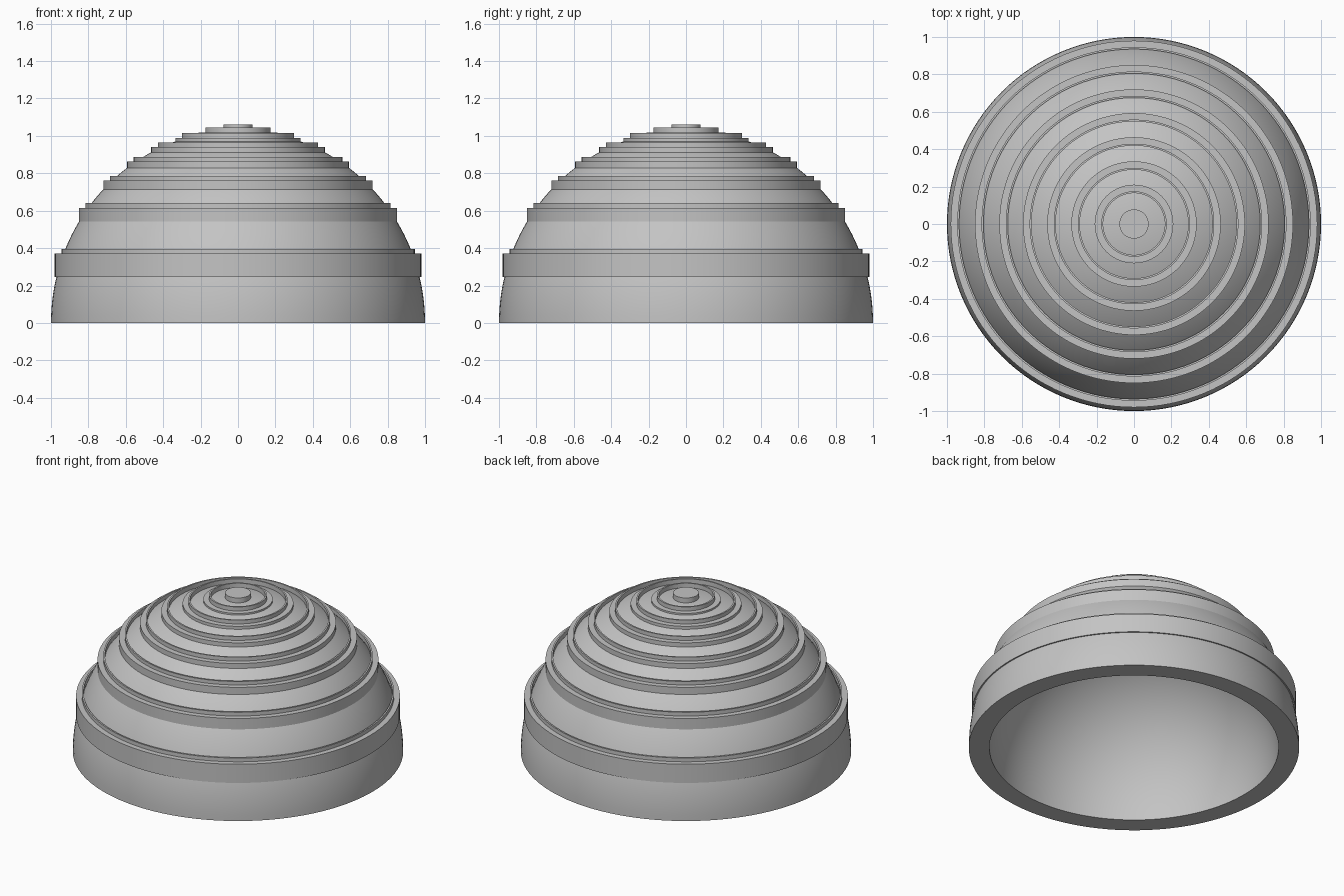
import bpy, bmesh, math

cube = bpy.data.objects.get("Cube")
if cube:
    bpy.data.objects.remove(cube, do_unlink=True)

SEGMENTS = 128
HEIGHT = 1.03        # dome height for a base radius of 1
INNER = 0.875        # size of the hollow compared with the outside

grey = bpy.data.materials.new("plain grey")
grey.use_nodes = True
colour = (0.55, 0.55, 0.55, 1)
grey.diffuse_color = colour
grey.node_tree.nodes["Principled BSDF"].inputs["Base Color"].default_value = colour


def lathe(name, profile, closed):
    """Turn an (r, z) profile around the z axis."""
    bm = bmesh.new()
    verts = [bm.verts.new((r, 0, z)) for r, z in profile]
    edges = [bm.edges.new(pair) for pair in zip(verts, verts[1:])]
    if closed:
        edges.append(bm.edges.new((verts[-1], verts[0])))
    bmesh.ops.spin(bm, geom=verts + edges, cent=(0, 0, 0), axis=(0, 0, 1),
                   angle=2 * math.pi, steps=SEGMENTS)
    bmesh.ops.remove_doubles(bm, verts=bm.verts, dist=0.0001)
    bmesh.ops.recalc_face_normals(bm, faces=bm.faces)
    mesh = bpy.data.meshes.new(name)
    bm.to_mesh(mesh)
    bm.free()
    mesh.materials.append(grey)
    obj = bpy.data.objects.new(name, mesh)
    bpy.context.collection.objects.link(obj)
    bpy.ops.object.select_all(action="DESELECT")
    obj.select_set(True)
    bpy.context.view_layer.objects.active = obj
    bpy.ops.object.shade_smooth_by_angle(angle=math.radians(30))
    return obj


def dome_z(r):
    return HEIGHT * math.sqrt(1 - r * r)


def arc(scale, steps=40):
    """Quarter ellipse from the rim to the apex."""
    angles = [math.pi / 2 * i / steps for i in range(steps + 1)]
    return [(scale * math.cos(a), scale * HEIGHT * math.sin(a)) for a in angles]


# Hollow dome: outside up to the apex, inside back down to the rim
outside, inside = arc(1), arc(INNER)
lathe("dome_shell", outside + inside[::-1] + outside[:1], False)

# Stepped rings: outer radius, bottom, step top, lip top
rings = [
    (0.98, 0.245, 0.37, 0.395),
    (0.85, 0.54, 0.615, 0.64),
    (0.72, 0.71, 0.762, 0.785),
    (0.593, 0.82, 0.862, 0.888),
    (0.464, 0.905, 0.94, 0.966),
    (0.335, 0.96, 0.99, 1.015),
    (0.21, 1.0, 1.018, 1.045),
]
for i, (r, bottom, step, top) in enumerate(rings, 1):
    lip, bore = r - 0.035, r - 0.045
    root = min(bottom, dome_z(bore) - 0.02)
    lathe(f"stepped_ring_{i}",
          [(bore, root), (r, bottom), (r, step), (lip, step), (lip, top), (bore, top)], True)

# Small disc on the apex
lathe("top_disc", [(0, 1.0), (0.078, 1.0), (0.078, 1.06), (0, 1.06)], False)
